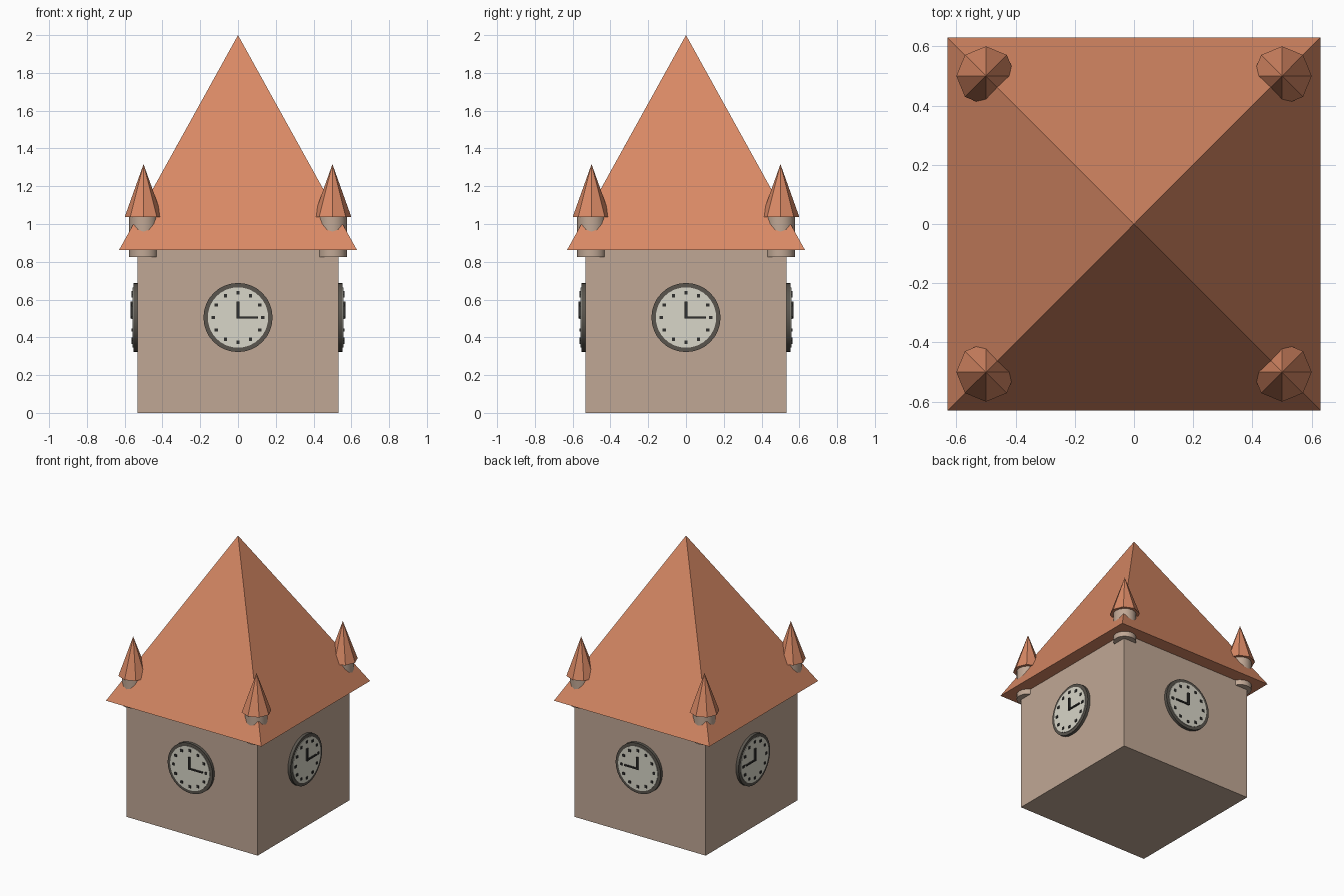
import bpy, bmesh, math
from mathutils import Matrix, Vector

if "Cube" in bpy.data.objects:
    bpy.data.objects.remove(bpy.data.objects["Cube"])


def material(name, rgb):
    m = bpy.data.materials.new(name)
    m.diffuse_color = (*rgb, 1)
    m.use_nodes = True
    m.node_tree.nodes["Principled BSDF"].inputs["Base Color"].default_value = m.diffuse_color
    return m


STONE = material("stone", (0.53, 0.39, 0.30))
TILE = material("tile", (0.69, 0.25, 0.13))
RIM = material("rim", (0.10, 0.09, 0.075))
DIAL = material("dial", (0.69, 0.67, 0.58))
DARK = material("dark", (0.03, 0.03, 0.028))


def finish(name, bm, mat, matrix=Matrix(), smooth=False):
    bmesh.ops.transform(bm, matrix=matrix, verts=bm.verts)
    bmesh.ops.recalc_face_normals(bm, faces=bm.faces)
    me = bpy.data.meshes.new(name)
    bm.to_mesh(me)
    bm.free()
    me.materials.append(mat)
    ob = bpy.data.objects.new(name, me)
    bpy.context.collection.objects.link(ob)
    if smooth:
        bpy.ops.object.select_all(action='DESELECT')
        ob.select_set(True)
        bpy.context.view_layer.objects.active = ob
        bpy.ops.object.shade_smooth_by_angle(angle=math.radians(35))
    return ob


def add_box(bm, lo, hi):
    lo, hi = Vector(lo), Vector(hi)
    m = Matrix.Translation((lo + hi) / 2) @ Matrix.Diagonal((*(hi - lo), 1))
    bmesh.ops.create_cube(bm, size=1, matrix=m)


def add_cone(bm, sides, r1, r2, z0, z1, turn=0.0):
    m = Matrix.Translation((0, 0, (z0 + z1) / 2)) @ Matrix.Rotation(turn, 4, 'Z')
    bmesh.ops.create_cone(bm, cap_ends=True, segments=sides, radius1=r1,
                          radius2=r2, depth=z1 - z0, matrix=m)


# Tower body
bm = bmesh.new()
add_box(bm, (-0.533, -0.533, 0), (0.533, 0.533, 0.862))
finish("tower_body", bm, STONE)

# Main pyramid roof
bm = bmesh.new()
add_cone(bm, 4, 0.63 * math.sqrt(2), 0, 0.862, 2.0, math.pi / 4)
bmesh.ops.remove_doubles(bm, verts=bm.verts, dist=1e-5)
finish("main_roof", bm, TILE)

# Corner turrets
for sx in (-1, 1):
    for sy in (-1, 1):
        place = Matrix.Translation((0.5 * sx, 0.5 * sy, 0))
        bm = bmesh.new()
        add_cone(bm, 16, 0.076, 0.076, 0.825, 1.037)
        finish("turret_drum", bm, STONE, place, True)
        bm = bmesh.new()
        add_cone(bm, 8, 0.1, 0, 1.037, 1.317)
        bmesh.ops.remove_doubles(bm, verts=bm.verts, dist=1e-5)
        finish("turret_roof", bm, TILE, place)

# Clocks: local x runs along the wall, y up, z outward; opposite walls mirror
C, W = 0.505, 0.533
walls = {
    "front": Matrix(((1, 0, 0, 0), (0, 0, -1, -W), (0, 1, 0, C), (0, 0, 0, 1))),
    "back": Matrix(((1, 0, 0, 0), (0, 0, 1, W), (0, 1, 0, C), (0, 0, 0, 1))),
    "right": Matrix(((0, 0, 1, W), (1, 0, 0, 0), (0, 1, 0, C), (0, 0, 0, 1))),
    "left": Matrix(((0, 0, -1, -W), (1, 0, 0, 0), (0, 1, 0, C), (0, 0, 0, 1))),
}
for side, place in walls.items():
    bm = bmesh.new()
    add_cone(bm, 32, 0.183, 0.183, -0.01, 0.021)
    finish(side + "_clock_rim", bm, RIM, place, True)
    bm = bmesh.new()
    add_cone(bm, 32, 0.160, 0.160, 0.0, 0.025)
    finish(side + "_clock_dial", bm, DIAL, place, True)
    # Hour marks
    bm = bmesh.new()
    for i in range(12):
        a = i * math.pi / 6
        x, y = 0.132 * math.cos(a), 0.132 * math.sin(a)
        add_box(bm, (x - 0.009, y - 0.009, 0.02), (x + 0.009, y + 0.009, 0.030))
    finish(side + "_hour_marks", bm, DARK, place)
    # Hands
    bm = bmesh.new()
    add_box(bm, (-0.007, -0.006, 0.02), (0.007, 0.085, 0.035))
    add_box(bm, (-0.006, -0.005, 0.02), (0.105, 0.005, 0.034))
    finish(side + "_clock_hands", bm, DARK, place)
